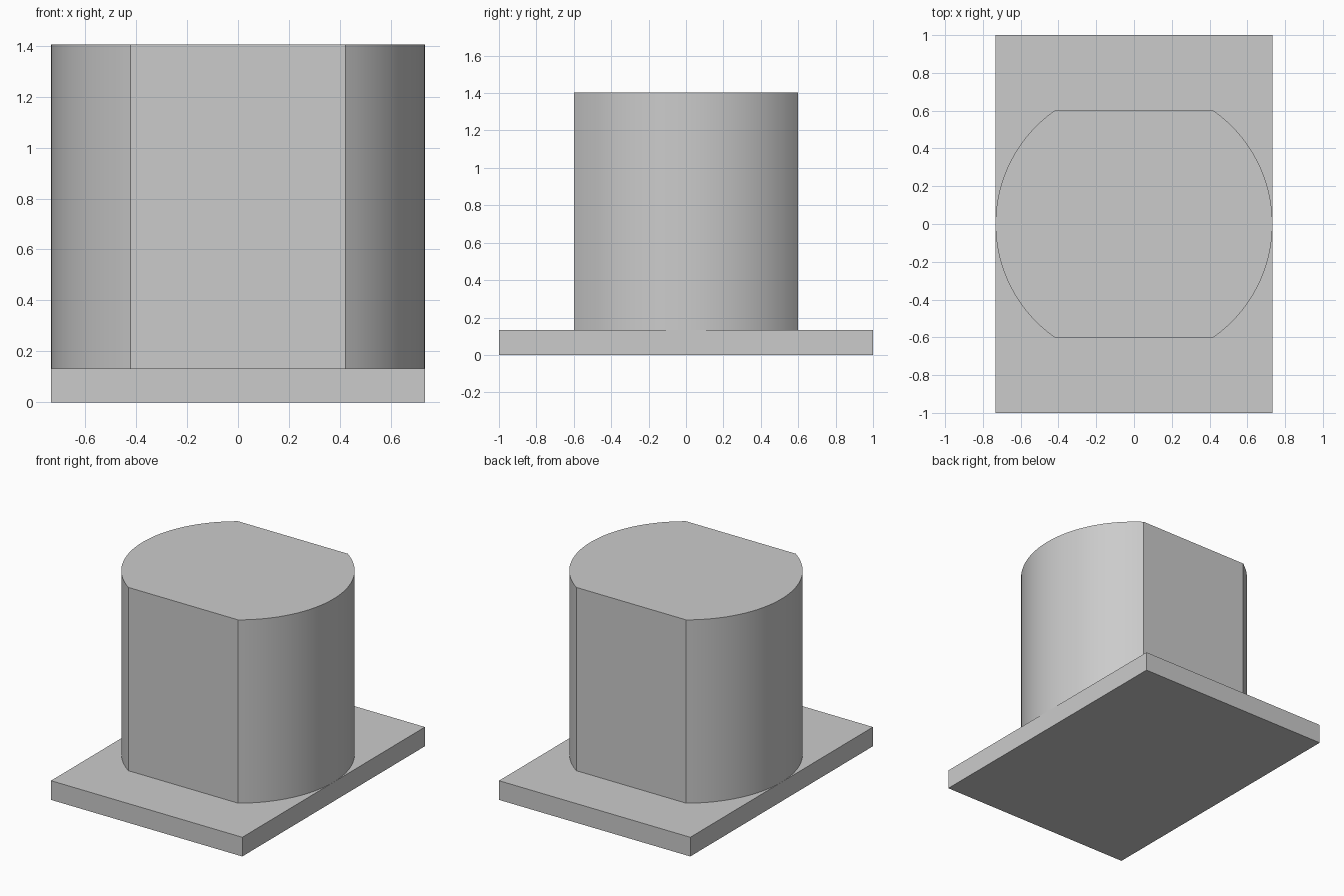
import bpy
import bmesh
from math import asin, cos, sin, pi, radians

RADIUS = 0.733      # round sides of the block, also half the plate width
FLAT = 0.6          # distance of the flat front and back from the centre
PLATE_TOP = 0.133
TOP = 1.403
STEPS = 32          # segments in each rounded side

cube = bpy.data.objects.get("Cube")
if cube:
    bpy.data.objects.remove(cube, do_unlink=True)

grey = bpy.data.materials.new("plain grey")
grey.use_nodes = True
grey.diffuse_color = (0.6, 0.6, 0.6, 1)
grey.node_tree.nodes["Principled BSDF"].inputs["Base Color"].default_value = grey.diffuse_color


def extrude_profile(name, outline, bottom, top):
    """Make a closed solid by raising a flat outline from bottom to top."""
    bm = bmesh.new()
    face = bm.faces.new([bm.verts.new((x, y, bottom)) for x, y in outline])
    raised = bmesh.ops.extrude_face_region(bm, geom=[face], use_keep_orig=True)
    verts = [v for v in raised["geom"] if isinstance(v, bmesh.types.BMVert)]
    bmesh.ops.translate(bm, verts=verts, vec=(0, 0, top - bottom))
    bmesh.ops.recalc_face_normals(bm, faces=bm.faces)
    mesh = bpy.data.meshes.new(name)
    bm.to_mesh(mesh)
    bm.free()
    mesh.materials.append(grey)
    obj = bpy.data.objects.new(name, mesh)
    bpy.context.collection.objects.link(obj)
    return obj


# Rectangular base plate
extrude_profile("base_plate",
                [(-RADIUS, -1), (RADIUS, -1), (RADIUS, 1), (-RADIUS, 1)],
                0, PLATE_TOP)

# Round block with flat front and back
half = asin(FLAT / RADIUS)
angles = [side + half * (2 * i / STEPS - 1)
          for side in (0, pi) for i in range(STEPS + 1)]
block = extrude_profile("flat_sided_block",
                        [(RADIUS * cos(a), RADIUS * sin(a)) for a in angles],
                        PLATE_TOP, TOP)

# Smooth the rounded sides, keep the corners sharp
bpy.ops.object.select_all(action="DESELECT")
block.select_set(True)
bpy.context.view_layer.objects.active = block
bpy.ops.object.shade_smooth_by_angle(angle=radians(20))
